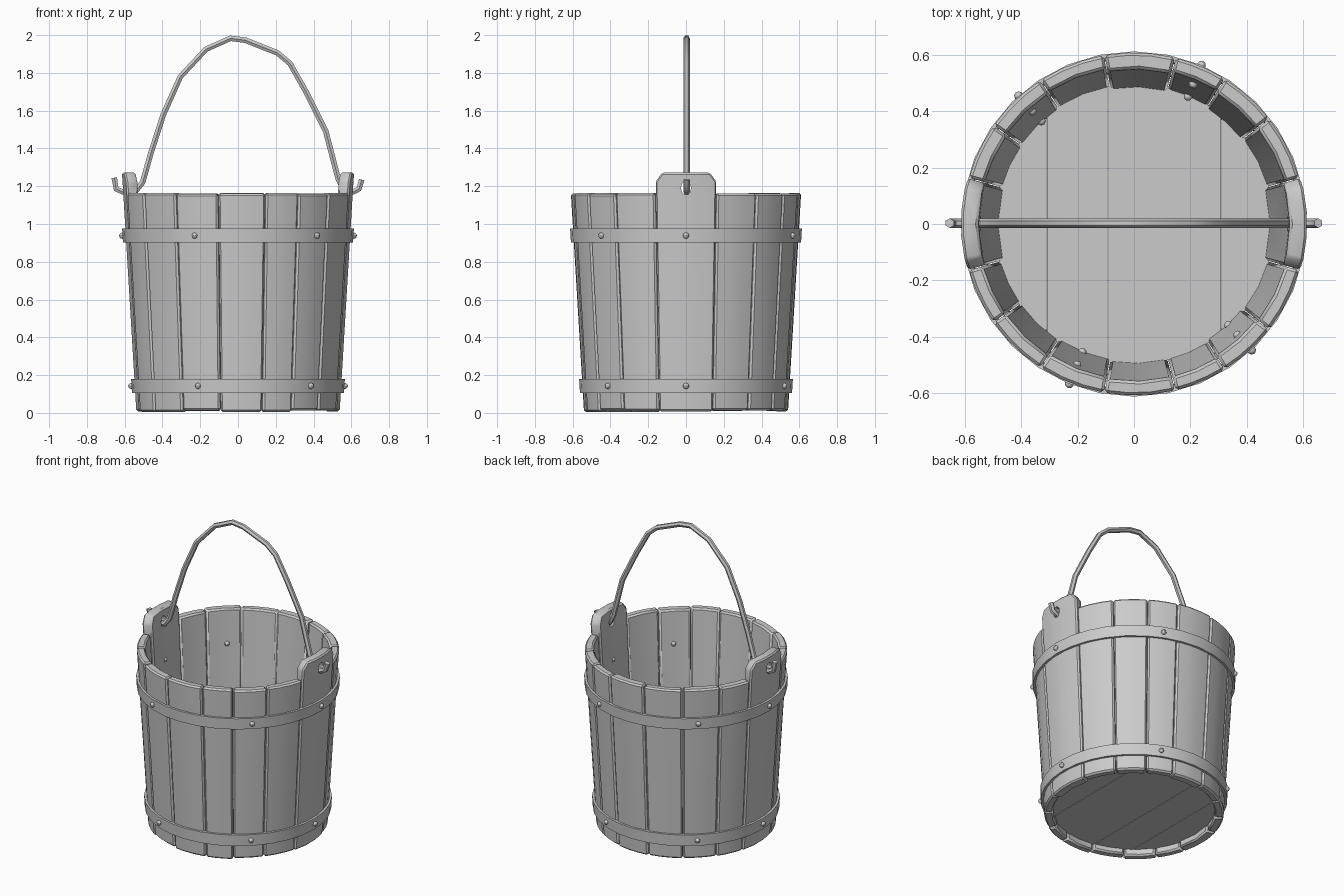
import bpy, bmesh, math, random
from mathutils import Vector, Matrix

if "Cube" in bpy.data.objects:
    bpy.data.objects.remove(bpy.data.objects["Cube"])

random.seed(4)
H = 1.165          # rim height
WALL = 0.052       # stave thickness


def radius(z):
    return 0.54 + 0.07 * z / H


def make(name, bm, smooth=True):
    bmesh.ops.recalc_face_normals(bm, faces=bm.faces[:])
    me = bpy.data.meshes.new(name)
    bm.to_mesh(me)
    bm.free()
    ob = bpy.data.objects.new(name, me)
    bpy.context.collection.objects.link(ob)
    bpy.ops.object.select_all(action='DESELECT')
    ob.select_set(True)
    bpy.context.view_layer.objects.active = ob
    if smooth:
        bpy.ops.object.shade_smooth_by_angle(angle=math.radians(35))
    return ob


def stave(name, a0, a1, levels, wall, bevel=0.01):
    """Tapered curved board; levels are (z, share of full width)."""
    bm = bmesh.new()
    mid, half, rings = (a0 + a1) / 2, (a1 - a0) / 2 - 0.15, []
    for z, w in levels:
        r = radius(z)
        pts = [(r, s) for s in (-1, -0.33, 0.33, 1)] + [(r - wall, s) for s in (1, 0, -1)]
        ring = []
        for rr, s in pts:
            a = math.radians(mid + s * half * w)
            ring.append(bm.verts.new((rr * math.cos(a), rr * math.sin(a), z)))
        rings.append(ring)
    for lo, hi in zip(rings, rings[1:]):
        for i in range(len(lo)):
            j = (i + 1) % len(lo)
            bm.faces.new((lo[i], lo[j], hi[j], hi[i]))
    bm.faces.new(rings[0][::-1])
    bm.faces.new(rings[-1])
    bmesh.ops.recalc_face_normals(bm, faces=bm.faces[:])
    edges = [e for e in bm.edges if e.calc_face_angle(0) > math.radians(28)]
    bmesh.ops.bevel(bm, geom=edges, offset=bevel, segments=1, affect='EDGES')
    return make(name, bm)


# Plain staves, seven on the front and seven on the back
seams = [-164.5, -145, -123, -100, -76, -58, -38, -15.5]
for side, sign in (("front", 1), ("back", -1)):
    for i in range(7):
        a0, a1 = sorted((sign * seams[i], sign * seams[i + 1]))
        stave(f"{side}_stave_{i + 1}", a0, a1,
              [(random.uniform(0.003, 0.014), 1), (H - random.uniform(0, 0.008), 1)],
              WALL + random.uniform(-0.005, 0.007))

# Tall side staves with chamfered ears and a handle hole
for name, c in (("right_ear_stave", 0), ("left_ear_stave", 180)):
    ear = stave(name, c - 15.5, c + 15.5,
                [(0.008, 1), (H, 1), (1.225, 1), (1.272, 0.78)], 0.062, 0.009)
    bm = bmesh.new()
    bmesh.ops.create_cone(bm, cap_ends=True, segments=10, radius1=0.027, radius2=0.027, depth=0.3,
                          matrix=Matrix.Translation((0.59 * math.cos(math.radians(c)), 0, 1.19))
                          @ Matrix.Diagonal((1, 1, 1.35, 1)) @ Matrix.Rotation(math.pi / 2, 4, 'Y'))
    cutter = make("hole_cutter", bm, False)
    cutter.hide_render = True
    mod = ear.modifiers.new("hole", 'BOOLEAN')
    mod.operation, mod.object, mod.solver = 'DIFFERENCE', cutter, 'EXACT'
    bpy.context.view_layer.objects.active = ear
    bpy.ops.object.modifier_apply(modifier="hole")
    bpy.data.objects.remove(cutter)

# Metal hoops
for name, z0, z1 in (("upper_hoop", 0.902, 0.975), ("lower_hoop", 0.105, 0.18)):
    bm = bmesh.new()
    n, rings = 32, []
    for k in range(n):
        a = math.tau * k / n
        rings.append([bm.verts.new(((radius(z) + d) * math.cos(a), (radius(z) + d) * math.sin(a), z))
                      for z, d in ((z0, -0.006), (z0, 0.015), (z1, 0.015), (z1, -0.006))])
    for k in range(n):
        p, q = rings[k], rings[(k + 1) % n]
        for i in range(4):
            j = (i + 1) % 4
            bm.faces.new((p[i], q[i], q[j], p[j]))
    make(name, bm)

    # Rivets through hoop and wall, with a domed head at each end
    zc = (z0 + z1) / 2
    bm = bmesh.new()
    for deg in (0, 67, 132, 180, -112, -47):
        place = Matrix.Rotation(math.radians(deg), 4, 'Z')
        r = radius(zc)
        for x in (r + 0.017, r - WALL - 0.004):
            bmesh.ops.create_uvsphere(bm, u_segments=8, v_segments=6, radius=0.016,
                                      matrix=place @ Matrix.Translation((x, 0, zc)))
    make(name.replace("hoop", "rivets"), bm)

# Floor planks cut from a disc
cuts = [-0.6, -0.31, -0.092, 0.31, 0.6]
for i, (x0, x1) in enumerate(zip(cuts, cuts[1:])):
    bm = bmesh.new()
    bmesh.ops.create_cone(bm, cap_ends=True, segments=40, radius1=0.5, radius2=0.5, depth=0.05,
                          matrix=Matrix.Translation((0, 0, 0.075)))
    for x, s in ((x0 + 0.0015, -1), (x1 - 0.0015, 1)):
        bmesh.ops.bisect_plane(bm, geom=bm.verts[:] + bm.edges[:] + bm.faces[:],
                               plane_co=(x, 0, 0), plane_no=(s, 0, 0), clear_outer=True)
        bmesh.ops.holes_fill(bm, edges=[e for e in bm.edges if e.is_boundary])
    make(f"floor_plank_{i + 1}", bm)

# Bent wire handle with hooked ends
path = [(-0.655, 1.245), (-0.645, 1.185), (-0.61, 1.17), (-0.54, 1.175), (-0.505, 1.22),
        (-0.46, 1.38), (-0.395, 1.58), (-0.305, 1.78), (-0.17, 1.925), (-0.04, 1.983),
        (0.04, 1.973), (0.21, 1.905), (0.275, 1.85), (0.36, 1.7), (0.465, 1.49),
        (0.53, 1.24), (0.56, 1.18), (0.61, 1.17), (0.64, 1.185), (0.655, 1.235)]
cu = bpy.data.curves.new("handle", 'CURVE')
cu.dimensions = '3D'
cu.bevel_depth, cu.bevel_resolution, cu.use_fill_caps = 0.017, 1, True
sp = cu.splines.new('POLY')
sp.points.add(len(path) - 1)
for p, (x, z) in zip(sp.points, path):
    p.co = (x, 0.003, z, 1)
handle = bpy.data.objects.new("handle", cu)
bpy.context.collection.objects.link(handle)
bpy.ops.object.select_all(action='DESELECT')
handle.select_set(True)
bpy.context.view_layer.objects.active = handle
bpy.ops.object.convert(target='MESH')
bpy.ops.object.shade_smooth_by_angle(angle=math.radians(50))
